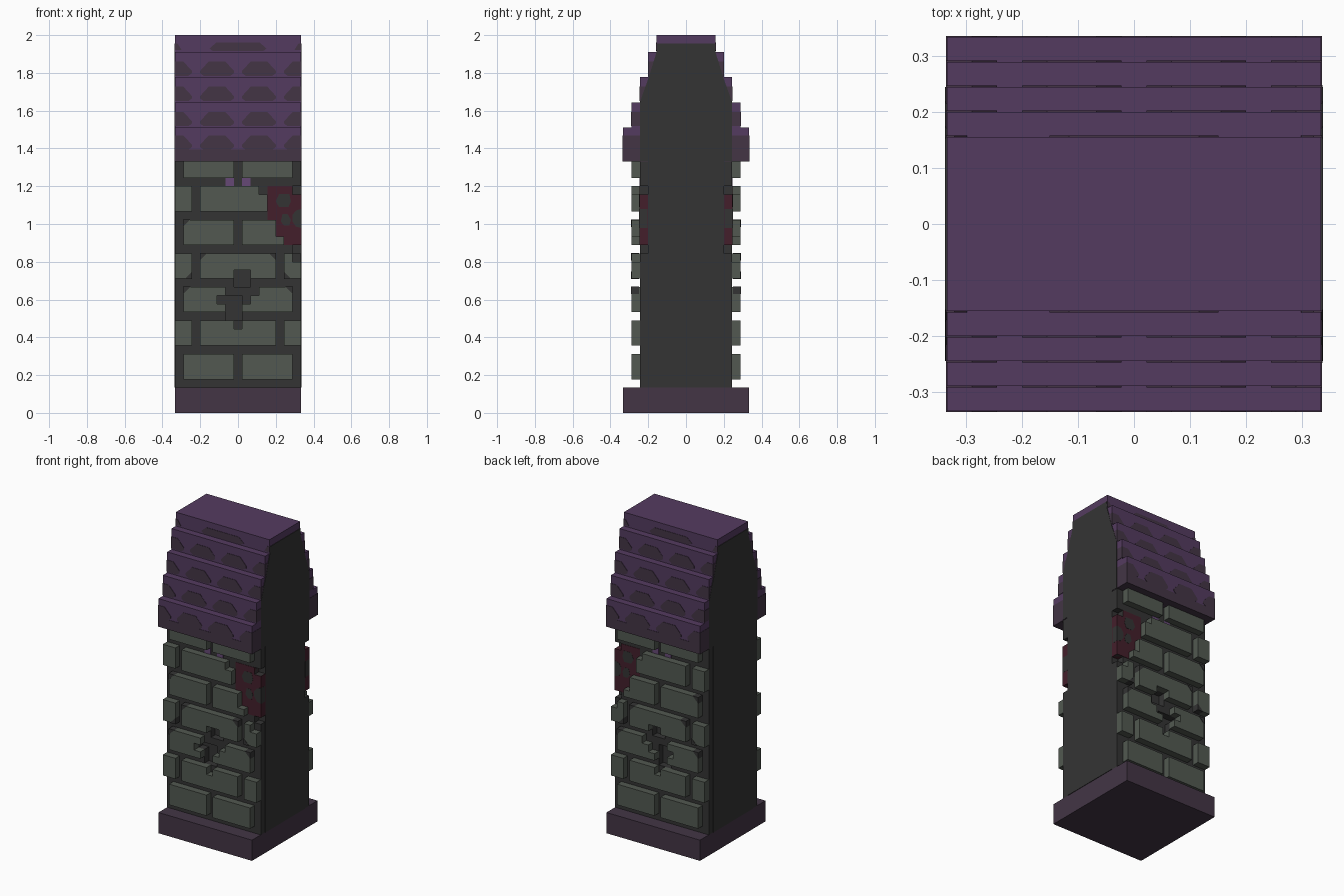
import bpy, bmesh

if "Cube" in bpy.data.objects:
    bpy.data.objects.remove(bpy.data.objects["Cube"], do_unlink=True)

U = 2 / 45          # one grid block
E = 0.05            # thin offset for painted plates, in blocks


def material(name, rgb):
    lin = [((c / 255 + 0.055) / 1.055) ** 2.4 for c in rgb] + [1.0]
    m = bpy.data.materials.new(name)
    m.use_nodes = True
    m.diffuse_color = lin
    bsdf = next(n for n in m.node_tree.nodes if n.type == 'BSDF_PRINCIPLED')
    bsdf.inputs["Base Color"].default_value = lin
    bsdf.inputs["Roughness"].default_value = 0.9
    return m


STONE = material("dark stone", (52, 52, 52))
BRICK = material("grey green brick", (82, 89, 81))
LIGHT = material("purple tile", (84, 59, 96))
DARK = material("dark purple", (67, 53, 69))
RED = material("dark red", (68, 31, 43))
BRIGHT = material("bright purple", (102, 73, 118))


def prism(bm, pts, a, b, axis='y'):
    """Extrude an outline (block units) from a to b along the y or x axis."""
    def place(p, d):
        return (p[0] * U, d * U, p[1] * U) if axis == 'y' else (d * U, p[0] * U, p[1] * U)
    lo = [bm.verts.new(place(p, a)) for p in pts]
    hi = [bm.verts.new(place(p, b)) for p in pts]
    bm.faces.new(lo)
    bm.faces.new(hi[::-1])
    for i in range(len(pts)):
        j = (i + 1) % len(pts)
        bm.faces.new((lo[j], lo[i], hi[i], hi[j]))


def rect(x0, x1, z0, z1):
    return [(x0, z0), (x1, z0), (x1, z1), (x0, z1)]


def part(name, mat, outlines, a, b, axis='y', both=False):
    bm = bmesh.new()
    for pts in outlines:
        prism(bm, pts, a, b, axis)
        if both:
            prism(bm, pts, -b, -a, axis)
    bmesh.ops.recalc_face_normals(bm, faces=bm.faces)
    me = bpy.data.meshes.new(name)
    bm.to_mesh(me)
    bm.free()
    me.materials.append(mat)
    ob = bpy.data.objects.new(name, me)
    bpy.context.collection.objects.link(ob)
    return ob


def blocks(i0, i1, k0, k1, gone):
    """Rectangles filling a region of grid cells, leaving out the missing cells."""
    out, prev, start = [], None, k0
    for k in range(k0, k1 + 1):
        runs = []
        if k < k1:
            for i in range(i0, i1 + 1):
                if (i, k) in gone:
                    continue
                if runs and runs[-1][1] == i - 1:
                    runs[-1][1] = i
                else:
                    runs.append([i, i])
        if runs != prev:
            out += [rect(a - .5, b + .5, start, k) for a, b in prev or []]
            prev, start = runs, k
    return out


def cells(i0, i1, k0, k1):
    return {(i, k) for i in range(i0, i1 + 1) for k in range(k0, k1 + 1)}


# Missing cells: holes in the mortar, and broken bricks
stain = cells(4, 7, 23, 26) | cells(5, 7, 21, 22) | cells(6, 7, 20, 20)
holes = (cells(0, 1, 15, 16) | cells(-1, 0, 11, 12) | cells(-2, 0, 13, 13)
         | {(7, 26), (7, 19)})
broken = (stain | holes | cells(-1, 1, 13, 14)
          | {(2, 14), (0, 10), (7, 18), (3, 26)})

# Plinth and inner wall
part("plinth", DARK, [rect(-7.5, 7.5, 0, 3)], -7.5, 7.5)
half = [(4.5, 3), (4.5, 30), (5.5, 30), (5.5, 37), (4.5, 39.8), (3.5, 43), (3.45, 44)]
part("wall_core", STONE, [half + [(-y, z) for y, z in half[::-1]]],
     -7.5 - 1.5 * E, 7.5 + 1.5 * E, axis='x')
part("mortar_layer", STONE, blocks(-7, 7, 3, 30, holes), 4.5, 5.5, both=True)

# Brick courses, in two alternating layouts
for row in range(7):
    z0 = 4 + 4 * row
    spans = [(-7, -6), (-4, 4), (6, 7)] if row % 2 else [(-6, -1), (1, 6)]
    rects = []
    for a, b in spans:
        rects += blocks(a, b, z0, min(z0 + 3, 30), broken)
    part(f"brick_course_{row + 1}", BRICK, rects, 5.5, 6.5, both=True)

# Worn brick corners
corners = [(-6.5, 15, 1, -1), (6.5, 15, -1, -1), (-4.5, 19, 1, -1), (4.5, 19, -1, -1),
           (-5.5, 16, -1, 1), (5.5, 16, 1, 1), (-6.5, 23, 1, -1)]
part("worn_corners", STONE,
     [[(x - E * sx, z - E * sz), (x + .85 * sx, z - E * sz), (x - E * sx, z + .85 * sz)]
      for x, z, sx, sz in corners], 5.6, 6.5 + E, both=True)

# Red growth with grey spots
red = blocks(4, 7, 20, 27, cells(4, 7, 20, 26) - stain | {(7, 26)})
red = [[(x + E if x > 7.4 else x, z) for x, z in r] for r in red]
part("red_growth", RED, red, 4.5, 5.5 + E, both=True)
edge = 7.5 + 1.3 * E
spots = [[(4.5, 25.2), (4.9, 24.5), (6.0, 24.5), (6.3, 25.2), (6.1, 26.1), (4.9, 26.1)],
         [(5.1, 22.8), (5.5, 22.3), (6.1, 22.3), (6.3, 23.0), (5.9, 23.7), (5.3, 23.7)],
         [(6.5, 22.8), (6.9, 22.2), (edge, 22.0), (edge, 24.3), (6.9, 24.1), (6.5, 23.6)]]
part("growth_spots", STONE, spots, 4.6, 5.5 + 1.5 * E, both=True)

# Two bright marks under the top course
part("bright_marks", BRIGHT, [rect(-1.5, -.5, 27, 28), rect(.5, 1.5, 27, 28)],
     5.4, 5.5 + E, both=True)

# Stepped roof tiers with dark scallops that wrap onto the ends
SCALLOP = [(-2, .45), (-1.6, .15), (1.6, .15), (2, .45), (2, .75), (1, 1.85), (-1, 1.85), (-2, .75)]
X = 7.5 + E
for n, (z0, z1, depth) in enumerate([(30, 34, 7.5), (34, 37, 6.5), (37, 40, 5.5),
                                     (40, 43, 4.5), (43, 45, 3.5)]):
    part(f"roof_tier_{n + 1}", LIGHT, [rect(-7.5, 7.5, z0, z1)], -depth, depth)
    lift = 1.2 if n == 0 else 0
    if n < 4:
        shapes = [[(c + x, z0 + lift + z) for x, z in SCALLOP] for c in (-2.5, 2.5)]
        end = [(5.5, .45), (5.9, .15), (X, .15), (X, 1.85), (6.5, 1.85), (5.5, .75)]
    else:
        shapes = [[(-3.4, 43.4), (-3, 43.1), (3, 43.1), (3.4, 43.4), (2.6, 44.1), (-2.6, 44.1)]]
        end = [(6.7, .2), (X, .2), (X, 1), (7.2, 1)]
    for s in (-1, 1):
        shapes.append([(s * x, z0 + lift + z) for x, z in end])
    part(f"tier_scallops_{n + 1}", DARK, shapes, -depth - E, depth + E)

# Dark lower band of the eaves
part("eaves_band", DARK, [rect(-X, X, 30 - E, 31.35)], -7.5 - E, 7.5 + E)
